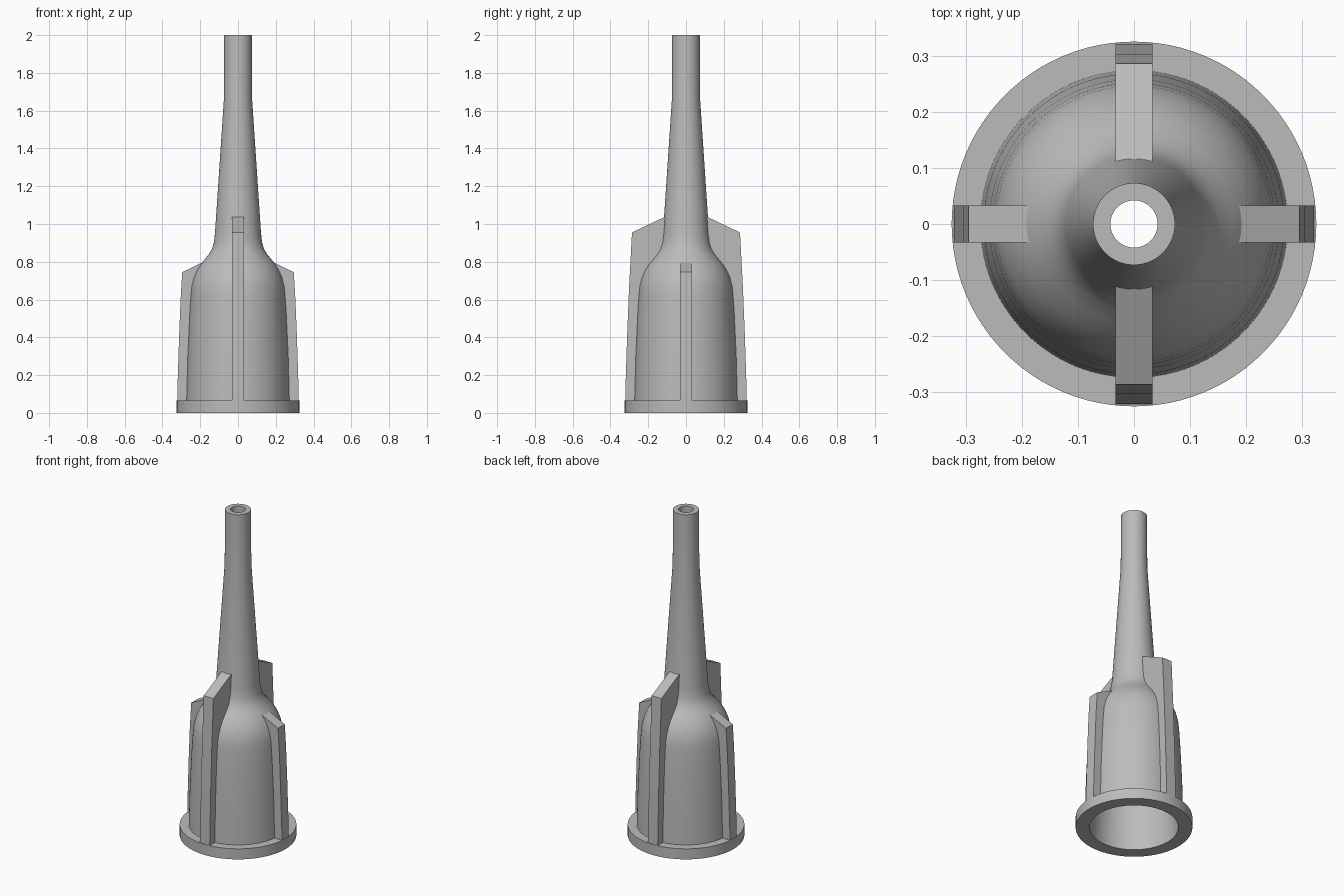
import bpy, bmesh, math

if "Cube" in bpy.data.objects:
    bpy.data.objects.remove(bpy.data.objects["Cube"], do_unlink=True)

grey = bpy.data.materials.new("light_grey_plastic")
grey.use_nodes = True
colour = (0.5, 0.5, 0.5, 1)
grey.diffuse_color = colour
grey.node_tree.nodes["Principled BSDF"].inputs["Base Color"].default_value = colour

SEGMENTS = 96
FLANGE_TOP = 0.065
# Outer wall of the hub, shoulder and nozzle as (radius, height)
WALL = [(0.274, FLANGE_TOP), (0.268, 0.3), (0.258, 0.52), (0.251, 0.63),
        (0.246, 0.675), (0.236, 0.715), (0.220, 0.752), (0.200, 0.785),
        (0.175, 0.815), (0.153, 0.842), (0.138, 0.868), (0.128, 0.9),
        (0.122, 0.95), (0.074, 1.67), (0.073, 2.0)]
# Hollow inside: wide socket narrowing to the bore
INNER = [(0.042, 2.0), (0.042, 1.67), (0.085, 0.95), (0.093, 0.89),
         (0.115, 0.84), (0.16, 0.79), (0.195, 0.74), (0.214, 0.69),
         (0.222, 0.63), (0.247, 0)]


def finish(bm, name):
    bmesh.ops.recalc_face_normals(bm, faces=bm.faces)
    mesh = bpy.data.meshes.new(name)
    bm.to_mesh(mesh)
    bm.free()
    obj = bpy.data.objects.new(name, mesh)
    bpy.context.collection.objects.link(obj)
    mesh.materials.append(grey)
    bpy.ops.object.select_all(action='DESELECT')
    obj.select_set(True)
    bpy.context.view_layer.objects.active = obj
    bpy.ops.object.shade_smooth_by_angle(angle=math.radians(30))
    return obj


def lathe(name, profile):
    """Revolve a closed profile around z."""
    bm = bmesh.new()
    rings = []
    for r, z in profile:
        rings.append([bm.verts.new((r * math.cos(a), r * math.sin(a), z))
                      for a in (math.tau * i / SEGMENTS for i in range(SEGMENTS))])
    for k, low in enumerate(rings):
        high = rings[(k + 1) % len(rings)]
        for i in range(SEGMENTS):
            j = (i + 1) % SEGMENTS
            bm.faces.new((low[i], low[j], high[j], high[i]))
    return finish(bm, name)


def fin(name, outer, tip, angle, half=0.033):
    """Flat rib whose inner edge is sunk a little into the hub wall."""
    inner = [(r - 0.012, z) for r, z in WALL if z < tip[1] - 0.005]
    outline = outer + [tip] + inner[::-1]
    c, s = math.cos(angle), math.sin(angle)
    bm = bmesh.new()
    sides = [[bm.verts.new((r * c - w * s, r * s + w * c, z)) for r, z in outline]
             for w in (-half, half)]
    n = len(outline)
    for i in range(n):
        j = (i + 1) % n
        bm.faces.new((sides[0][i], sides[0][j], sides[1][j], sides[1][i]))
    caps = [bm.faces.new(side) for side in sides]
    bmesh.ops.triangulate(bm, faces=caps)
    return finish(bm, name)


# Hollow nozzle with its base flange
lathe("nozzle_body", [(0.325, 0), (0.325, FLANGE_TOP)] + WALL + INNER)

# Tall fins front and back, short fins left and right
edge = [(0.322, 0.04), (0.321, 0.12), (0.312, 0.4)]
tall = edge + [(0.302, 0.65), (0.286, 0.955)]
short = edge + [(0.304, 0.6), (0.295, 0.745)]
for name, outer, tip, turn in (("left_fin", short, (0.175, 0.803), 0),
                               ("back_fin", tall, (0.108, 1.04), 1),
                               ("right_fin", short, (0.175, 0.803), 2),
                               ("front_fin", tall, (0.108, 1.04), 3)):
    fin(name, outer, tip, turn * math.pi / 2)
